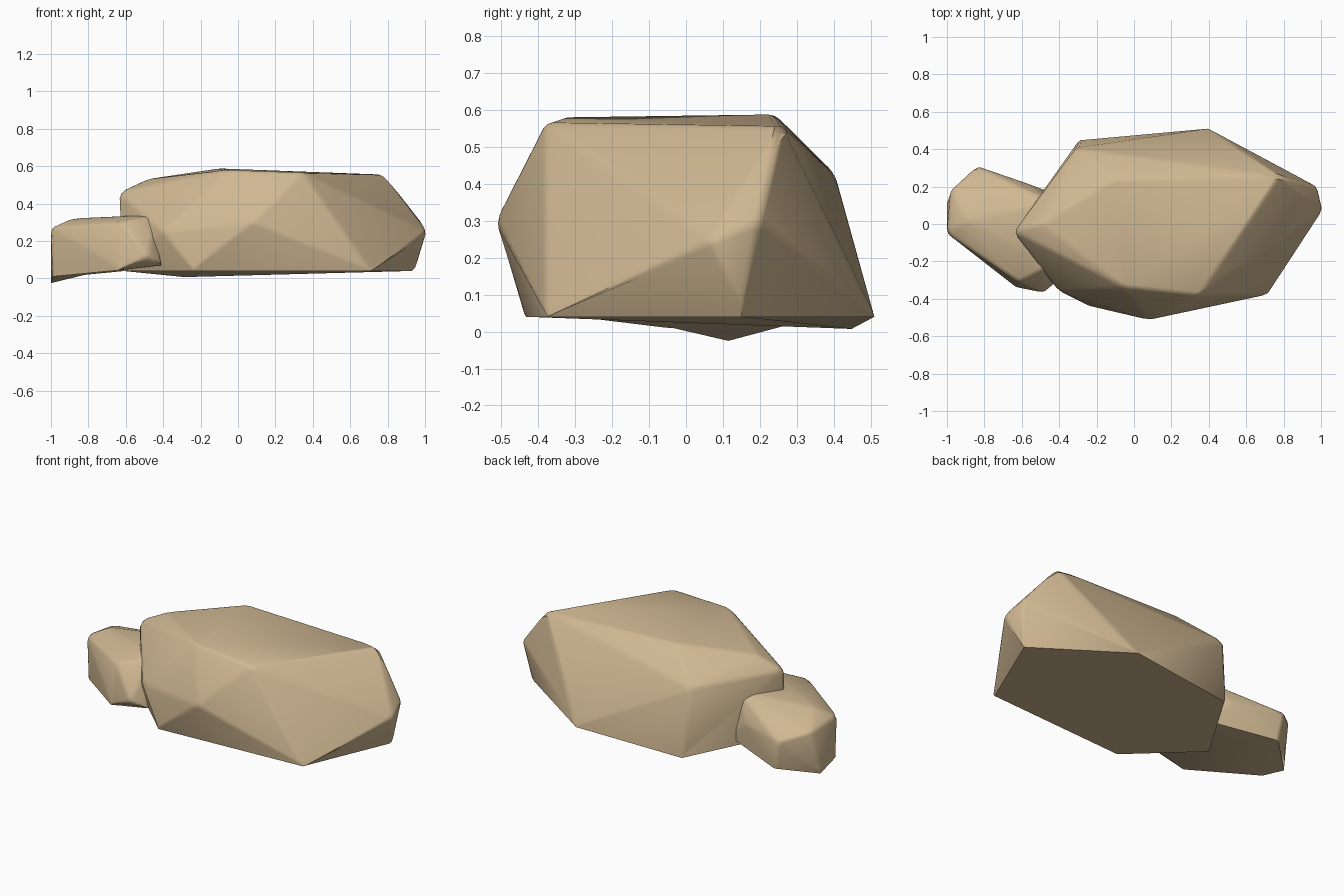
import bpy, bmesh, math

if "Cube" in bpy.data.objects:
    bpy.data.objects.remove(bpy.data.objects["Cube"])

stone = bpy.data.materials.new("tan_stone")
stone.diffuse_color = (0.63, 0.48, 0.29, 1)
stone.use_nodes = True
stone.node_tree.nodes["Principled BSDF"].inputs["Base Color"].default_value = stone.diffuse_color


def rock(name, points, floor, width):
    """Convex boulder around corner points, softened everywhere but the base rim."""
    bm = bmesh.new()
    for p in points:
        bm.verts.new(p)
    res = bmesh.ops.convex_hull(bm, input=bm.verts[:])
    loose = [v for v in bm.verts if not v.link_faces]
    bmesh.ops.delete(bm, geom=loose, context='VERTS')
    bmesh.ops.dissolve_limit(bm, angle_limit=math.radians(4),
                             verts=bm.verts[:], edges=bm.edges[:])
    edges = [e for e in bm.edges if any(v.co.z > floor for v in e.verts)]
    bmesh.ops.bevel(bm, geom=edges, offset=width, offset_type='OFFSET', segments=2,
                    profile=0.5, affect='EDGES', clamp_overlap=True)
    bmesh.ops.recalc_face_normals(bm, faces=bm.faces[:])
    me = bpy.data.meshes.new(name)
    bm.to_mesh(me)
    bm.free()
    me.materials.append(stone)
    ob = bpy.data.objects.new(name, me)
    bpy.context.collection.objects.link(ob)
    bpy.ops.object.select_all(action='DESELECT')
    ob.select_set(True)
    bpy.context.view_layer.objects.active = ob
    bpy.ops.object.shade_smooth_by_angle(angle=math.radians(40))
    return ob


# Large boulder: base ring, waist corners, crown
rock("large_boulder", [
    (-0.62, -0.09, 0.04), (-0.24, -0.44, 0.04), (0.71, -0.38, 0.04),
    (0.95, 0.15, 0.04), (0.40, 0.51, 0.04), (-0.30, 0.44, 0.04),
    (0.08, -0.515, 0.30), (0.38, -0.46, 0.18), (-0.40, -0.36, 0.25),
    (1.01, 0.07, 0.25), (0.98, 0.20, 0.30), (-0.31, 0.405, 0.425),
    (-0.64, -0.04, 0.46), (-0.49, 0.0, 0.53), (-0.06, -0.335, 0.58),
    (0.35, -0.38, 0.565), (0.78, 0.26, 0.555), (-0.10, 0.24, 0.588),
], 0.05, 0.018)

# Small boulder leaning against the left end
rock("small_boulder", [
    (-1.0, 0.12, 0.0), (-0.99, -0.05, 0.01), (-0.63, -0.34, 0.045),
    (-0.41, -0.31, 0.07), (-0.40, 0.15, 0.06), (-0.81, 0.29, 0.02),
    (-1.0, -0.05, 0.27), (-0.98, 0.18, 0.25), (-0.84, 0.31, 0.20),
    (-0.55, 0.21, 0.20), (-0.89, 0.02, 0.32), (-0.62, -0.31, 0.30),
    (-0.48, -0.37, 0.12), (-0.44, -0.22, 0.34), (-0.45, 0.12, 0.34),
], 0.08, 0.018)
